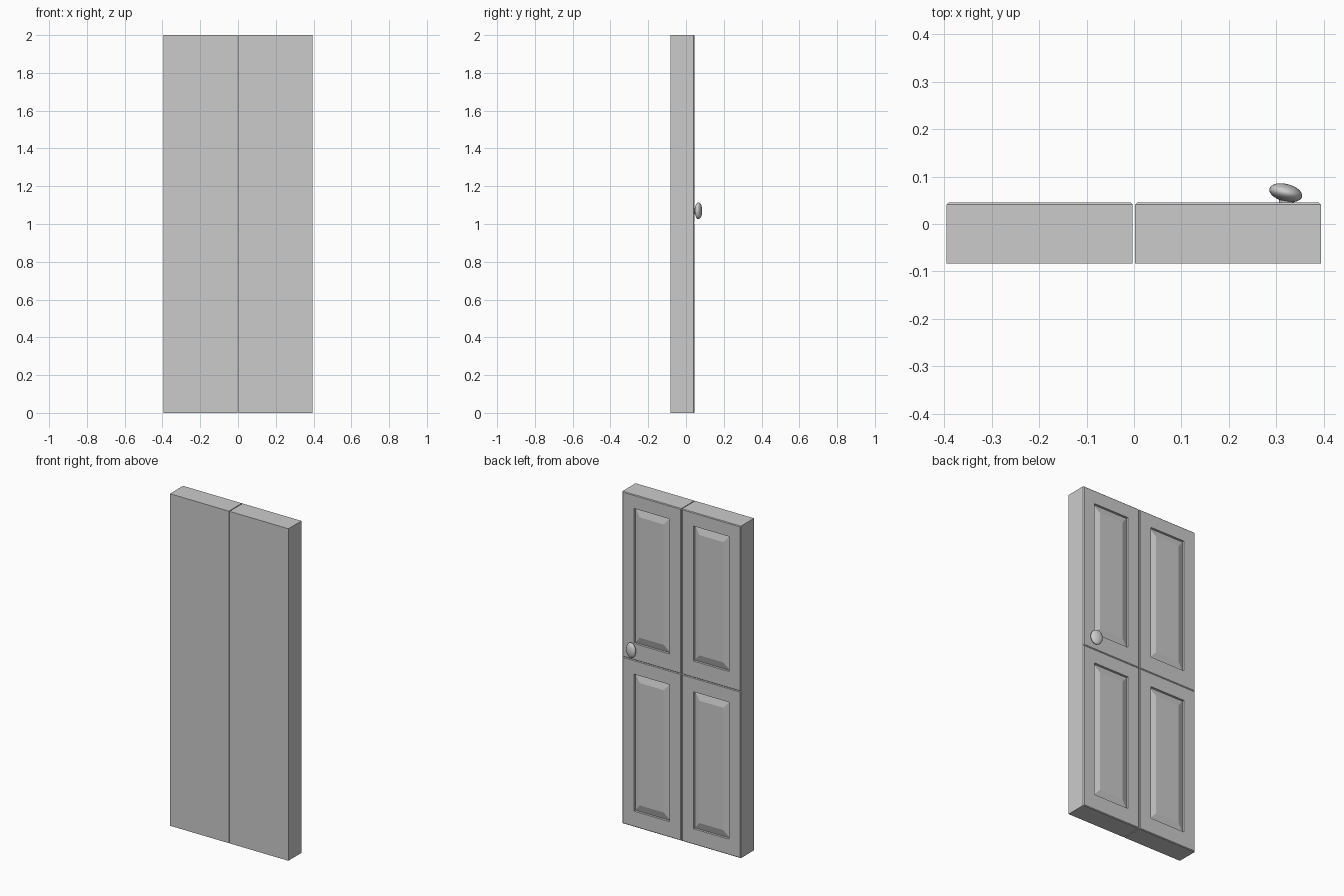
import bpy, bmesh, math

if "Cube" in bpy.data.objects:
    bpy.data.objects.remove(bpy.data.objects["Cube"])

FRONT, BACK = -0.083, 0.045
CHAMFER = 0.004
SPLIT = 1.005


def ring(bm, x0, x1, z0, z1, y):
    return [bm.verts.new((x, y, z)) for x, z in ((x0, z0), (x0, z1), (x1, z1), (x1, z0))]


# One half of a leaf face: chamfered rim, recess and raised, bevelled panel
def panel_cell(bm, x0, x1, z0, z1, panel_z0, panel_z1):
    c, m, b = CHAMFER, 0.078, 0.038
    rings = [
        ring(bm, x0, x1, z0, z1, BACK - c),
        ring(bm, x0 + c, x1 - c, z0 + c, z1 - c, BACK),
        ring(bm, x0 + m, x1 - m, panel_z0, panel_z1, BACK),
        ring(bm, x0 + m, x1 - m, panel_z0, panel_z1, BACK - 0.014),
        ring(bm, x0 + m + b, x1 - m - b, panel_z0 + b + 0.006, panel_z1 - b - 0.006, BACK - 0.001),
    ]
    for a, d in zip(rings, rings[1:]):
        for i in range(4):
            j = (i + 1) % 4
            bm.faces.new((a[i], a[j], d[j], d[i]))
    bm.faces.new(rings[-1])


# Door leaf: plain slab at the front, two panels at the back
def door_leaf(name, x0, x1):
    bm = bmesh.new()
    for z0, z1, p0, p1 in ((0, SPLIT, 0.095, 0.92), (SPLIT, 2, 1.105, 1.918)):
        panel_cell(bm, x0, x1, z0, z1, p0, p1)
        f = ring(bm, x0, x1, z0, z1, FRONT)
        r = ring(bm, x0, x1, z0, z1, BACK - CHAMFER)
        bm.faces.new(f)
        for i in ((0, 2, 3) if z0 == 0 else (0, 1, 2)):
            j = (i + 1) % 4
            bm.faces.new((f[i], f[j], r[j], r[i]))
    bmesh.ops.remove_doubles(bm, verts=bm.verts[:], dist=0.0001)
    bmesh.ops.recalc_face_normals(bm, faces=bm.faces[:])
    me = bpy.data.meshes.new(name)
    bm.to_mesh(me)
    bm.free()
    bpy.context.collection.objects.link(bpy.data.objects.new(name, me))


door_leaf("left_leaf", -0.395, -0.003)
door_leaf("right_leaf", 0.002, 0.394)

# Door knob: flattened, slightly turned ellipsoid on a short neck
bpy.ops.mesh.primitive_uv_sphere_add(segments=32, ring_count=16, radius=1,
                                     location=(0.32, 0.066, 1.07),
                                     rotation=(0, 0, math.radians(-14)))
knob = bpy.context.object
knob.name = "knob"
knob.scale = (0.0354, 0.0185, 0.045)
bpy.ops.object.shade_smooth()

bpy.ops.mesh.primitive_cylinder_add(vertices=24, radius=0.016, depth=0.02,
                                    location=(0.322, 0.05, 1.07),
                                    rotation=(math.pi / 2, 0, 0))
bpy.context.object.name = "knob_neck"
bpy.ops.object.shade_smooth_by_angle()
